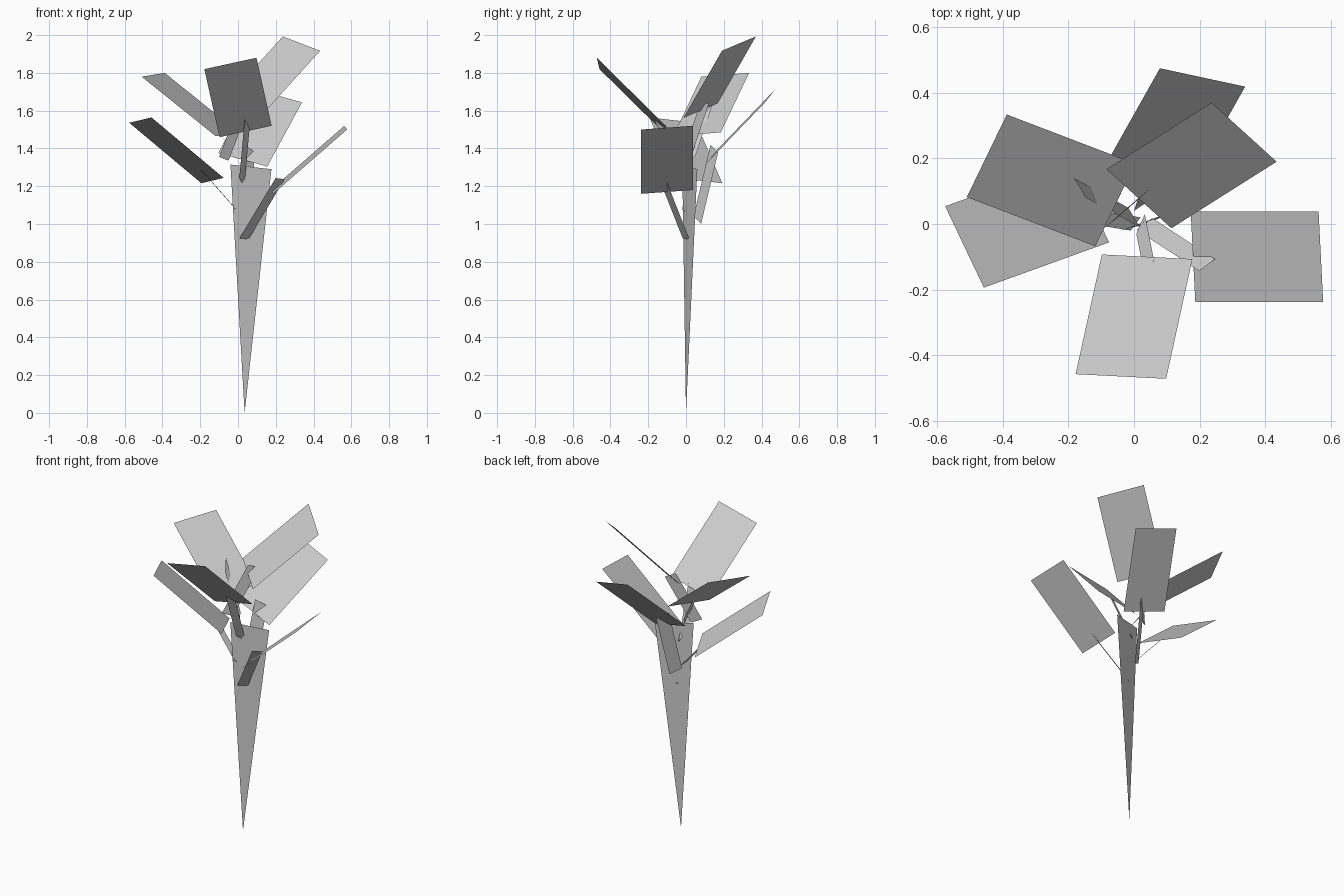
import bpy
from mathutils import Vector

# Remove the default object
default_cube = bpy.data.objects.get("Cube")
if default_cube:
    bpy.data.objects.remove(default_cube, do_unlink=True)


def make_material(name, colour):
    material = bpy.data.materials.new(name)
    material.use_nodes = True
    material.diffuse_color = colour
    shader = material.node_tree.nodes["Principled BSDF"]
    shader.inputs["Base Color"].default_value = colour
    return material


pale_grey = make_material("pale grey", (0.6, 0.6, 0.6, 1))


def make_sheet(name, corners):
    """Single flat-shaded face through the given corners."""
    mesh = bpy.data.meshes.new(name)
    mesh.from_pydata(corners, [], [list(range(len(corners)))])
    mesh.materials.append(pale_grey)
    mesh.update()
    sheet = bpy.data.objects.new(name, mesh)
    bpy.context.scene.collection.objects.link(sheet)
    return sheet


def make_blade(name, base, tip, half_width):
    """Parallelogram card running from base to tip."""
    base, tip, half_width = Vector(base), Vector(tip), Vector(half_width)
    return make_sheet(name, [base - half_width, base + half_width,
                             tip + half_width, tip - half_width])


# Stem: a thin tapering sheet standing on its point
make_sheet("stem", [(.035, 0, 0), (.177, .06, 1.29), (-.04, -.02, 1.315)])

# Leaves: broad cards spreading outward and upward
make_blade("front_leaf", base=(.04, -.1, 1.49), tip=(-.04, -.465, 1.85),
           half_width=(.138, -.007, .03))
make_blade("left_leaf", base=(.18, -.1, 1.17), tip=(.57, -.1, 1.51),
           half_width=(-.007, .138, .01))
make_blade("right_leaf", base=(-.135, .068, 1.23), tip=(-.517, -.07, 1.55),
           half_width=(.059, -.124, .014))
make_blade("back_right_leaf", base=(-.057, .058, 1.475), tip=(-.449, .208, 1.79),
           half_width=(.061, .126, .01))
make_blade("back_leaf", base=(.025, .12, 1.34), tip=(.209, .447, 1.68),
           half_width=(.13, -.028, -.036))
make_blade("top_leaf", base=(.015, .077, 1.6), tip=(.336, .28, 1.955),
           half_width=(-.099, .09, .038))

# Stalks: narrow cards joining the stem to each leaf
make_blade("front_stalk", base=(.02, 0, 1.22), tip=(.048, -.14, 1.53),
           half_width=(.013, .03, -.025))
make_blade("left_stalk", base=(.032, 0, .922), tip=(.223, -.125, 1.24),
           half_width=(.024, .018, -.003))
make_blade("right_stalk", base=(.005, 0, 1.06), tip=(-.18, .03, 1.27),
           half_width=(.015, .02, -.015))
make_blade("back_right_stalk", base=(0, .02, 1.33), tip=(-.165, .11, 1.6),
           half_width=(.018, -.03, -.03))
make_blade("back_stalk", base=(.03, .06, 1.02), tip=(.06, .15, 1.4),
           half_width=(.03, .02, -.02))
make_blade("top_stalk", base=(-.075, 0, 1.345), tip=(.04, .1, 1.645),
           half_width=(.025, .02, -.01))
